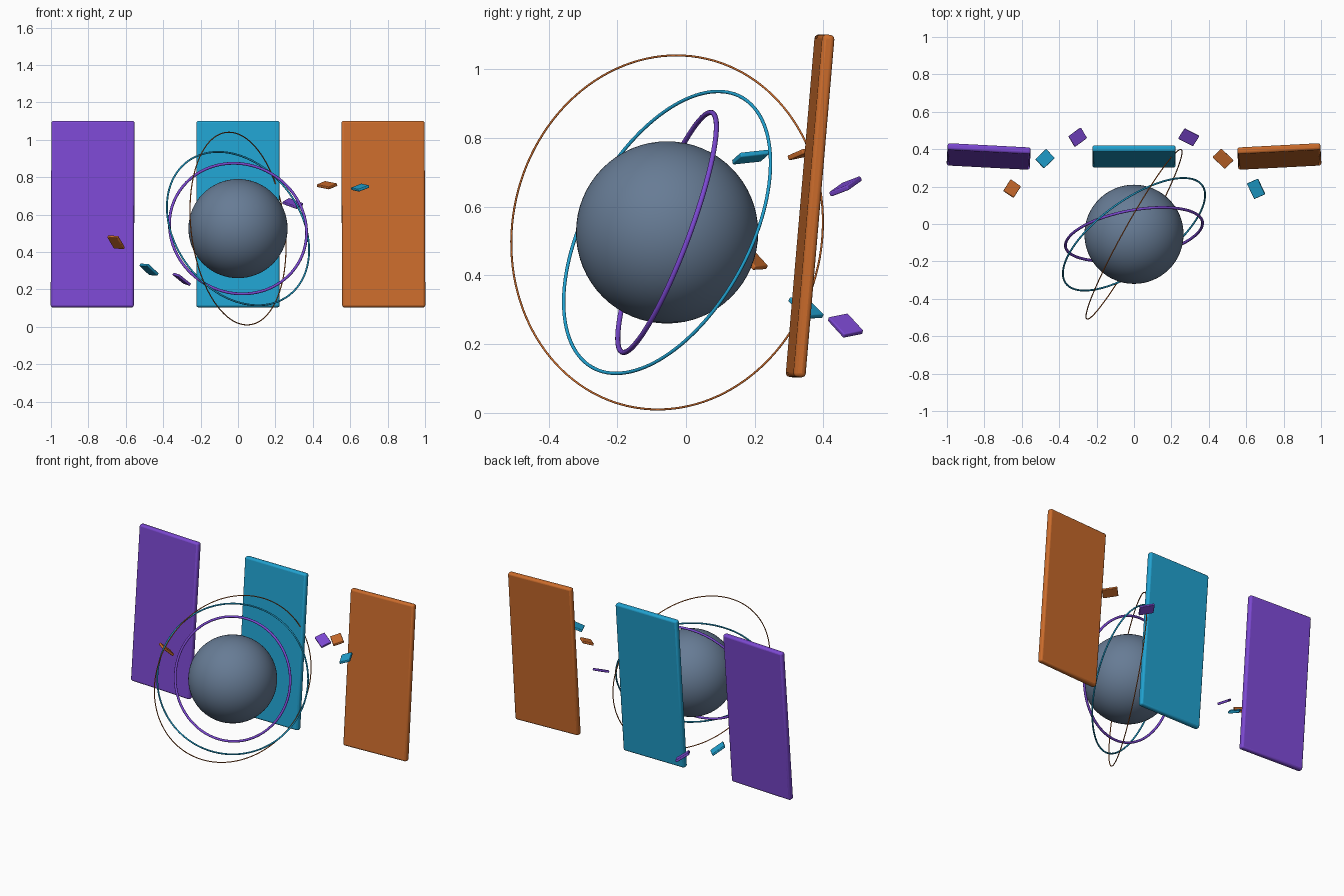
import bpy, math
from mathutils import Vector, Matrix

if "Cube" in bpy.data.objects:
    bpy.data.objects.remove(bpy.data.objects["Cube"])


def material(name, rgb):
    m = bpy.data.materials.new(name)
    m.diffuse_color = (*rgb, 1)
    m.use_nodes = True
    m.node_tree.nodes["Principled BSDF"].inputs["Base Color"].default_value = m.diffuse_color
    return m


PURPLE = material("purple", (0.20, 0.065, 0.64))
TEAL = material("teal", (0.015, 0.36, 0.63))
ORANGE = material("orange", (0.60, 0.15, 0.025))
SLATE = material("slate", (0.135, 0.20, 0.30))
CENTRE = Vector((0, -0.055, 0.525))


def finish(name, mat):
    ob = bpy.context.object
    ob.name = name
    ob.data.materials.append(mat)
    bpy.ops.object.shade_smooth_by_angle(angle=math.radians(40))
    return ob


def rounded_box(name, mat, size, matrix, bevel):
    """Box with softly rounded edges, placed by a matrix."""
    bpy.ops.mesh.primitive_cube_add(size=1)
    ob = bpy.context.object
    ob.data.transform(Matrix.Diagonal((*size, 1)))
    ob.matrix_world = matrix
    finish(name, mat)
    mod = ob.modifiers.new("bevel", 'BEVEL')
    mod.width = bevel
    mod.segments = 3
    return ob


# central sphere
bpy.ops.mesh.primitive_uv_sphere_add(segments=64, ring_count=32, radius=0.265, location=CENTRE)
finish("core_sphere", SLATE)

# three tilted orbit rings: radius, tube radius, axis
for name, mat, radius, tube, axis in (
        ("inner_ring", PURPLE, 0.372, 0.0075, (-0.17, 0.92, -0.345)),
        ("middle_ring", TEAL, 0.449, 0.005, (-0.532, 0.742, -0.407)),
        ("outer_ring", ORANGE, 0.518, 0.003, (-0.869, 0.484, -0.107))):
    bpy.ops.mesh.primitive_torus_add(
        major_radius=radius, minor_radius=tube, major_segments=128, minor_segments=12,
        location=CENTRE, rotation=Vector(axis).to_track_quat('Z', 'Y').to_euler())
    finish(name, mat)

# three backdrop panels leaning back, outer ones turned slightly inward
for name, mat, x, yaw in (("left_panel", PURPLE, -0.777, -3),
                          ("middle_panel", TEAL, 0, 0),
                          ("right_panel", ORANGE, 0.777, 3)):
    matrix = (Matrix.Translation((x, 0.361, 0.602))
              @ Matrix.Rotation(math.radians(yaw), 4, 'Z')
              @ Matrix.Rotation(math.radians(-4.9), 4, 'X'))
    rounded_box(name, mat, (0.445, 0.036, 1.0), matrix, 0.012)

# six floating tiles: centre, long edge direction, short edge direction
for name, mat, centre, long_edge, short_edge in (
        ("upper_purple_tile", PURPLE, (0.293, 0.464, 0.659), (0.075, -0.038, -0.027), (0.045, 0.058, 0.021)),
        ("upper_teal_tile", TEAL, (0.653, 0.188, 0.744), (0.04, -0.083, -0.009), (0.055, 0.018, 0.02)),
        ("upper_orange_tile", ORANGE, (0.476, 0.349, 0.757), (0.07, -0.066, -0.014), (0.045, 0.046, 0.02)),
        ("lower_orange_tile", ORANGE, (-0.652, 0.189, 0.452), (0.037, 0.058, -0.063), (0.042, -0.042, 0.008)),
        ("lower_teal_tile", TEAL, (-0.476, 0.349, 0.306), (0.055, 0.053, -0.053), (0.04, -0.05, 0.002)),
        ("lower_purple_tile", PURPLE, (-0.301, 0.464, 0.254), (0.058, 0.043, -0.047), (0.04, -0.056, -0.016))):
    u = Vector(long_edge).normalized()
    w = u.cross(Vector(short_edge)).normalized()
    v = w.cross(u)
    matrix = Matrix.Translation(centre) @ Matrix((u, v, w)).transposed().to_4x4()
    rounded_box(name, mat, (0.092, 0.067, 0.015), matrix, 0.004)
